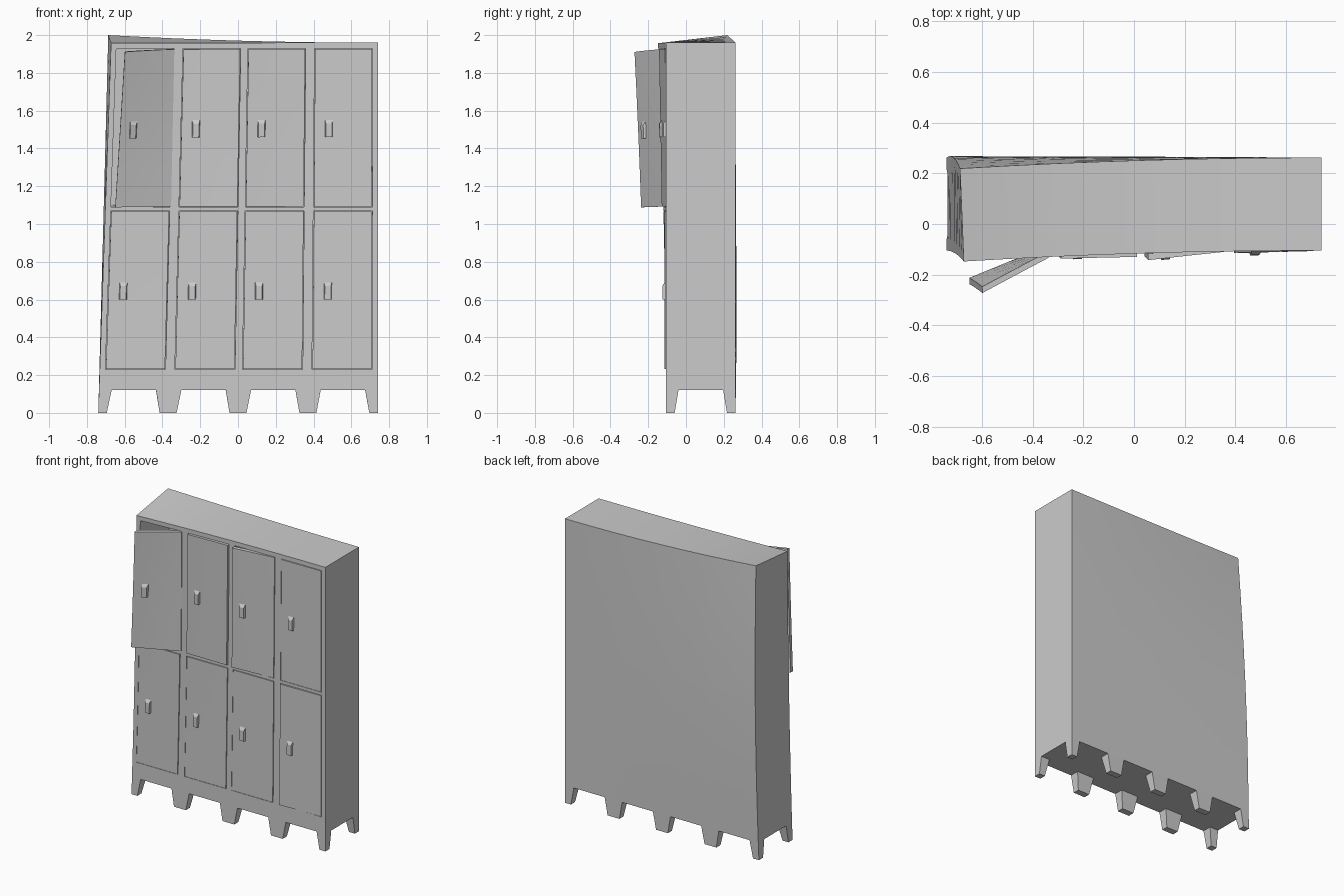
import bpy, bmesh, math
from mathutils import Vector

cube = bpy.data.objects.get("Cube")
if cube:
    bpy.data.objects.remove(cube)

metal = bpy.data.materials.new("grey_metal")
metal.use_nodes = True
grey = (0.6, 0.6, 0.6, 1)
metal.diffuse_color = grey
metal.node_tree.nodes["Principled BSDF"].inputs["Base Color"].default_value = grey

HALF, FRONT, BACK, BASE, TOP = 0.74, -0.105, 0.262, 0.12, 1.96
DOOR_W, DOOR_H = 0.32, 0.84
COLUMNS = [-0.71, -0.34, 0.02, 0.39]
ROWS = [0.23, 1.09]


def warp(p):
    """Dent the upper left of the cabinet inwards, forwards and up at the back."""
    x, y, z = p
    t = max(0, (HALF - x) / (2 * HALF))
    s = max(0, z / TOP)
    depth = (y - FRONT) / (BACK - FRONT)
    bulge = 0.012 * t * math.sin(math.pi * min(s, 1)) * max(0, min(depth, 1))
    return Vector((x + (0.068 - 0.015 * depth) * t * s,
                   y - 0.043 * (t * s) ** 2 + bulge,
                   z + (0.043 * depth - 0.003) * (t * s) ** 2))


def finish(name, bm):
    bmesh.ops.recalc_face_normals(bm, faces=bm.faces)
    mesh = bpy.data.meshes.new(name)
    bm.to_mesh(mesh)
    bm.free()
    obj = bpy.data.objects.new(name, mesh)
    bpy.context.collection.objects.link(obj)
    mesh.materials.append(metal)
    bpy.ops.object.select_all(action="DESELECT")
    obj.select_set(True)
    bpy.context.view_layer.objects.active = obj
    bpy.ops.object.shade_smooth_by_angle(angle=math.radians(30))


def block(name, place, cuts=0):
    """Unit block whose points are moved by place(u, v, w), then warped."""
    bm = bmesh.new()
    bmesh.ops.create_cube(bm, size=1)
    if cuts:
        bmesh.ops.subdivide_edges(bm, edges=bm.edges[:], cuts=cuts, use_grid_fill=True)
    for v in bm.verts:
        v.co = warp(place(*(v.co + Vector((0.5, 0.5, 0.5)))))
    finish(name, bm)


# Cabinet body, cut along the door edges, with a compartment behind each door
bm = bmesh.new()
bmesh.ops.create_cube(bm, size=1)
for v in bm.verts:
    v.co = (v.co.x * 2 * HALF, FRONT if v.co.y < 0 else BACK, BASE if v.co.z < 0 else TOP)
x_cuts = COLUMNS + [c + DOOR_W for c in COLUMNS] + [c + DOOR_W / 2 for c in COLUMNS]
z_cuts = [r + DOOR_H * k / 4 for r in ROWS for k in range(5)]
for axis, values in ((0, x_cuts), (2, z_cuts)):
    for value in values:
        point, normal = Vector(), Vector()
        point[axis], normal[axis] = value, 1
        bmesh.ops.bisect_plane(bm, geom=bm.verts[:] + bm.edges[:] + bm.faces[:],
                               plane_co=point, plane_no=normal)
for x0 in COLUMNS:
    for z0 in ROWS:
        opening = []
        for f in bm.faces:
            c = f.calc_center_median()
            if (abs(c.y - FRONT) < 0.001 and x0 < c.x < x0 + DOOR_W
                    and z0 < c.z < z0 + DOOR_H):
                opening.append(f)
        result = bmesh.ops.extrude_face_region(bm, geom=opening)
        moved = [g for g in result["geom"] if isinstance(g, bmesh.types.BMVert)]
        bmesh.ops.translate(bm, verts=moved, vec=(0, 0.33, 0))
        bmesh.ops.delete(bm, geom=[f for f in opening if f.is_valid], context="FACES")
for v in bm.verts:
    v.co = warp(v.co)
finish("cabinet_body", bm)

# Tapered feet along the front and back
for side, y_edge, inward in (("front", FRONT, 1), ("back", BACK, -1)):
    for i in range(5):
        def foot(u, v, w, cx=(i - 2) * HALF / 2):
            x = cx + (2 * u - 1) * (0.045 + 0.022 * w)
            x = max(-HALF, min(HALF, x))
            return x, y_edge + inward * v * (0.045 + 0.02 * w), BASE * w
        block(f"{side}_foot_{i + 1}", foot)

# Doors: (x, y) shift of the bottom left, bottom right, top left, top right corners
FLUSH = [(0, -0.002)] * 4
BENT = {
    (0, 1): [(0.018, -0.12), (0.01, -0.004), (0.04, -0.13), (0.005, -0.004)],
    (1, 1): [(0, -0.008), (0, -0.012), (0, -0.01), (0, -0.014)],
    (2, 1): [(0, -0.02), (0, -0.002), (0, -0.028), (0, -0.002)],
    (3, 0): [(0, -0.01), (0, -0.002), (0, -0.008), (0, -0.002)],
}
for row, z0 in enumerate(ROWS):
    for col, x0 in enumerate(COLUMNS):
        corners = [Vector(c) for c in BENT.get((col, row), FLUSH)]

        def on_door(u, d, w):
            low = corners[0].lerp(corners[1], u)
            shift = low.lerp(corners[2].lerp(corners[3], u), w)
            return (x0 + 0.003 + (DOOR_W - 0.006) * u + shift.x, FRONT + d + shift.y,
                    z0 + 0.003 + (DOOR_H - 0.006) * w)

        def handle(u, v, w):
            # Narrower at the front, with a sloping top
            width = 0.14 * (0.75 + 0.25 * v)
            top = w * (1 if v > 0.5 else 0.75)
            return on_door(0.25 + (u - 0.5) * width, 0.003 - 0.015 * (1 - v),
                           0.44 + 0.115 * top)

        level = "upper" if row else "lower"
        block(f"{level}_door_{col + 1}", lambda u, v, w: on_door(u, 0.025 * v, w), cuts=3)
        block(f"{level}_handle_{col + 1}", handle)
